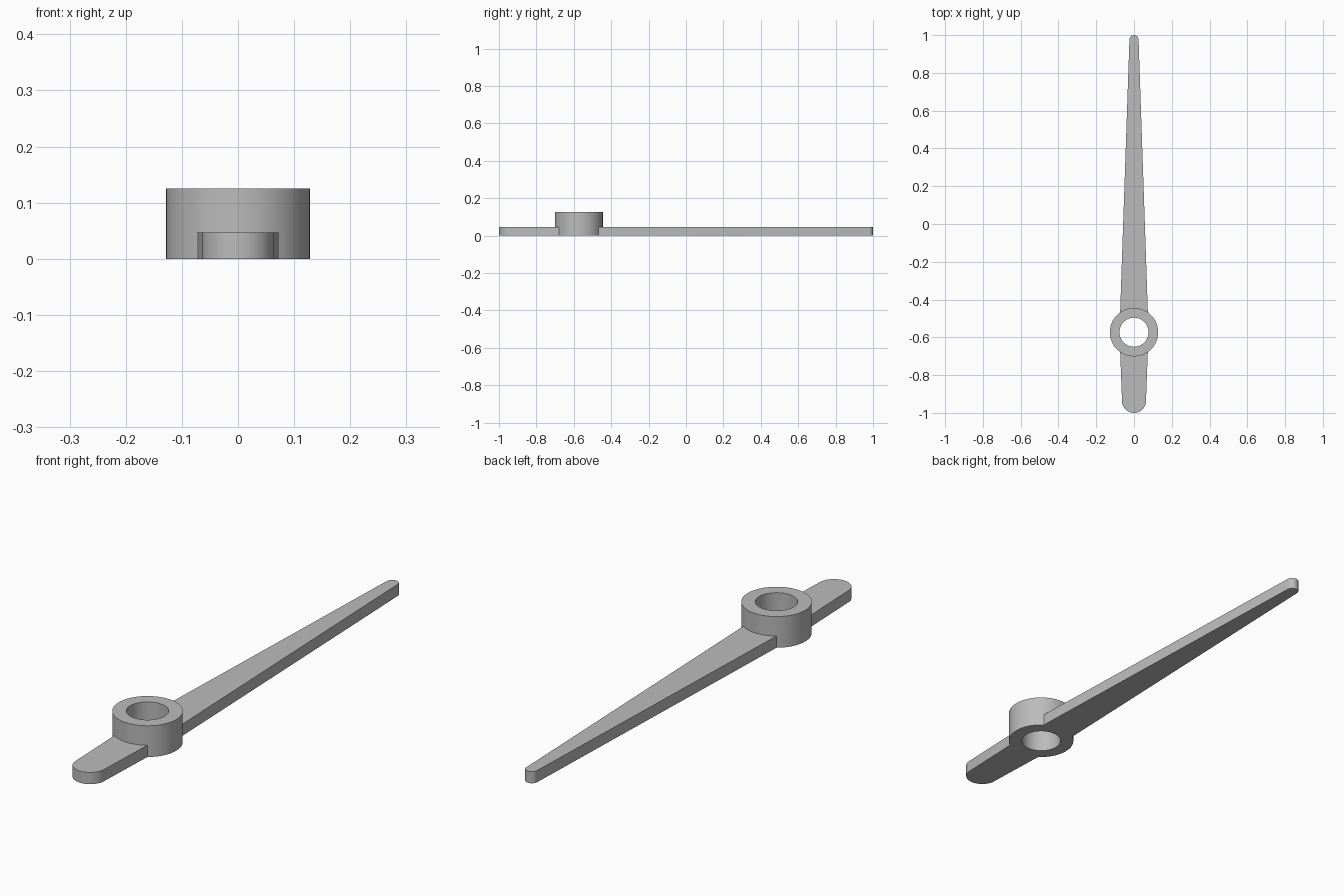
import bpy, bmesh
from math import sin, cos, asin, pi

HUB_Y, HUB_R, HOLE_R, HUB_H = -0.573, 0.128, 0.077, 0.125
ARM_H = 0.047

cube = bpy.data.objects.get("Cube")
if cube:
    bpy.data.objects.remove(cube, do_unlink=True)

grey = bpy.data.materials.new("plain grey")
grey.use_nodes = True
grey.diffuse_color = (0.5, 0.5, 0.5, 1)
grey.node_tree.nodes["Principled BSDF"].inputs["Base Color"].default_value = (0.5, 0.5, 0.5, 1)


def prism(name, outline, z0, z1):
    """Extrude a counter-clockwise outline between two heights."""
    bm = bmesh.new()
    face = bm.faces.new([bm.verts.new((x, y, z0)) for x, y in outline])
    top = bmesh.ops.extrude_face_region(bm, geom=[face], use_keep_orig=True)
    moved = [g for g in top["geom"] if isinstance(g, bmesh.types.BMVert)]
    bmesh.ops.translate(bm, verts=moved, vec=(0, 0, z1 - z0))
    bmesh.ops.recalc_face_normals(bm, faces=bm.faces)
    mesh = bpy.data.meshes.new(name)
    bm.to_mesh(mesh)
    bm.free()
    mesh.materials.append(grey)
    obj = bpy.data.objects.new(name, mesh)
    bpy.context.collection.objects.link(obj)
    return obj


def circle(radius, n=64):
    return [(radius * cos(2 * pi * i / n), HUB_Y + radius * sin(2 * pi * i / n)) for i in range(n)]


def rounded_end(half, rise, tip_y, side, n=16):
    """Arc across an arm end; side is 1 for the back, -1 for the front."""
    r = (half * half + rise * rise) / (2 * rise)
    a = asin(min(1, half / r))
    angles = [a - 2 * a * i / n for i in range(n + 1)]
    return [(side * r * sin(t), tip_y + side * (r * cos(t) - r)) for t in angles]


# Tapered pointer and short tail, widest at the hub
outline = (rounded_end(0.024, 0.02, 1, 1) + [(-0.077, HUB_Y)]
           + rounded_end(0.063, 0.053, -1, -1) + [(0.077, HUB_Y)])
pointer = prism("pointer_hand", outline, 0, ARM_H)

# Raised hub and its through hole
hub = prism("hub", circle(HUB_R), 0, HUB_H)
hole = prism("hub_hole_cutter", circle(HOLE_R), -0.1, 0.3)

bpy.context.view_layer.objects.active = pointer
for tool, operation in ((hub, 'UNION'), (hole, 'DIFFERENCE')):
    mod = pointer.modifiers.new(tool.name, 'BOOLEAN')
    mod.object, mod.operation, mod.solver = tool, operation, 'EXACT'
    bpy.ops.object.modifier_apply(modifier=mod.name)
    bpy.data.objects.remove(tool, do_unlink=True)

# Smooth round walls, crisp edges
bpy.ops.object.select_all(action='DESELECT')
pointer.select_set(True)
bpy.ops.object.shade_smooth_by_angle(angle=pi / 9)
